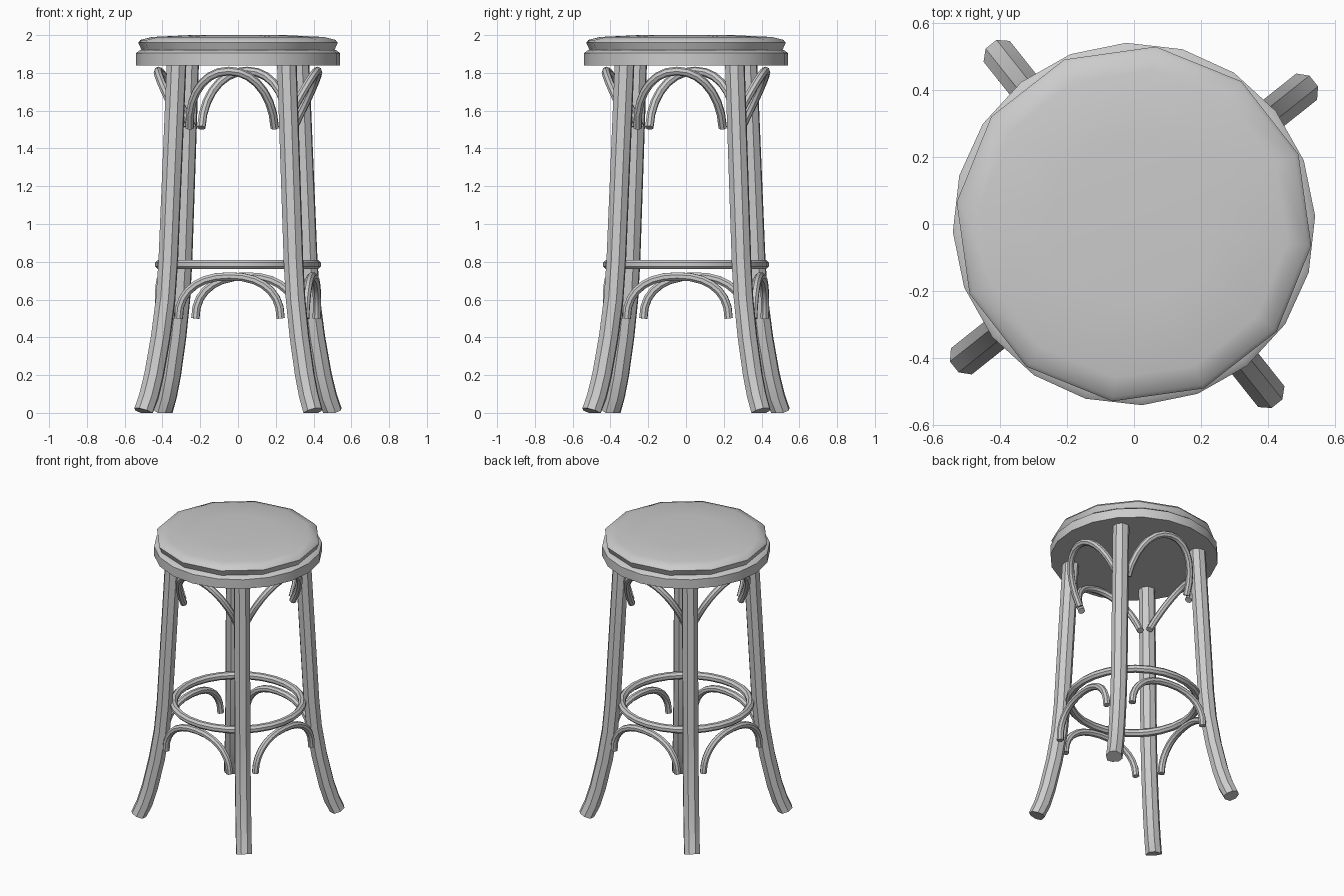
import bpy, bmesh
from math import sin, cos, pi, radians
from mathutils import Vector

if "Cube" in bpy.data.objects:
    bpy.data.objects.remove(bpy.data.objects["Cube"])

UP = Vector((0, 0, 1))


def finish(name, bm, angle=35):
    bmesh.ops.recalc_face_normals(bm, faces=bm.faces)
    mesh = bpy.data.meshes.new(name)
    bm.to_mesh(mesh)
    bm.free()
    obj = bpy.data.objects.new(name, mesh)
    bpy.context.collection.objects.link(obj)
    bpy.ops.object.select_all(action='DESELECT')
    obj.select_set(True)
    bpy.context.view_layer.objects.active = obj
    bpy.ops.object.shade_smooth_by_angle(angle=radians(angle))
    return obj


def skin(bm, rings, closed=False):
    n = len(rings[0])
    rows = len(rings)
    for i in range(rows if closed else rows - 1):
        a, b = rings[i], rings[(i + 1) % rows]
        for k in range(n):
            m = (k + 1) % n
            bm.faces.new((a[k], a[m], b[m], b[k]))
    if not closed:
        bm.faces.new(rings[0])
        bm.faces.new(rings[-1])


def sweep(name, path, radius, normal, sides=8, closed=False):
    """Tube along a planar path; normal is the plane normal."""
    bm = bmesh.new()
    rings = []
    n = len(path)
    for i, p in enumerate(path):
        if closed:
            t = path[(i + 1) % n] - path[i - 1]
        else:
            t = path[min(i + 1, n - 1)] - path[max(i - 1, 0)]
        side = normal.cross(t).normalized()
        ring = []
        for k in range(sides):
            a = 2 * pi * (k + 0.5) / sides
            v = p + radius * (cos(a) * normal + sin(a) * side)
            v.z = max(v.z, 0)
            ring.append(bm.verts.new(v))
        rings.append(ring)
    skin(bm, rings, closed)
    return finish(name, bm)


def lathe(name, profile, sides, offset):
    bm = bmesh.new()
    rings = [[bm.verts.new((r * cos(offset + 2 * pi * k / sides),
                            r * sin(offset + 2 * pi * k / sides), z))
              for k in range(sides)] for r, z in profile]
    skin(bm, rings)
    return finish(name, bm, 40)


# Seat: round wooden rim and a coarser padded cushion
lathe("seat_rim", [(0.54, 1.84), (0.54, 1.905), (0.52, 1.92)], 20, radians(2.5))
lathe("seat_cushion", [(0.51, 1.91), (0.532, 1.96), (0.52, 1.975),
                       (0.46, 1.99), (0.25, 2.0)], 12, radians(-7))

# Foot ring inside the legs
ring_path = [Vector((0.415 * cos(2 * pi * k / 28), 0.415 * sin(2 * pi * k / 28), 0.785))
             for k in range(28)]
sweep("foot_ring", ring_path, 0.026, UP, closed=True)


def leg_dirs(angle):
    return Vector((cos(angle), sin(angle), 0)), Vector((-sin(angle), cos(angle), 0))


def arch(name, angle, r, gap, z, rise, lean, power, radius):
    """Bent rod from one leg to the next one counter-clockwise."""
    d0, t0 = leg_dirs(angle)
    d1, t1 = leg_dirs(angle + pi / 2)
    a = d0 * r + t0 * gap + UP * z
    b = d1 * r - t1 * gap + UP * z
    chord = (b - a).normalized()
    lift = chord.cross(UP) * lean + UP * rise
    mid, half = (a + b) / 2, (b - a) / 2
    path = []
    for i in range(15):
        t = pi * i / 14
        c, s = cos(t), max(sin(t), 0)
        x = -abs(c) ** power * (1 if c > 0 else -1)
        path.append(mid + half * x + lift * s ** power)
    sweep(name, path, radius, chord.cross(lift).normalized())


# Splayed legs and the bent braces between them
leg_profile = [(0.415, 1.86), (0.472, 0.8), (0.49, 0.6), (0.523, 0.4),
               (0.568, 0.2), (0.602, 0.09), (0.638, 0.006)]
for i, side in enumerate(("back_right", "back_left", "front_left", "front_right")):
    ang = radians(38.5) + i * pi / 2
    d, tan = leg_dirs(ang)
    sweep(side + "_leg", [d * r + UP * z for r, z in leg_profile], 0.054, tan)
    arch("upper_brace_%d" % (i + 1), ang, 0.35, 0.03, 1.51, 0.30, 0.155, 0.95, 0.023)
    arch("lower_brace_%d" % (i + 1), ang, 0.467, 0.083, 0.50, 0.223, 0.008, 0.88, 0.023)
